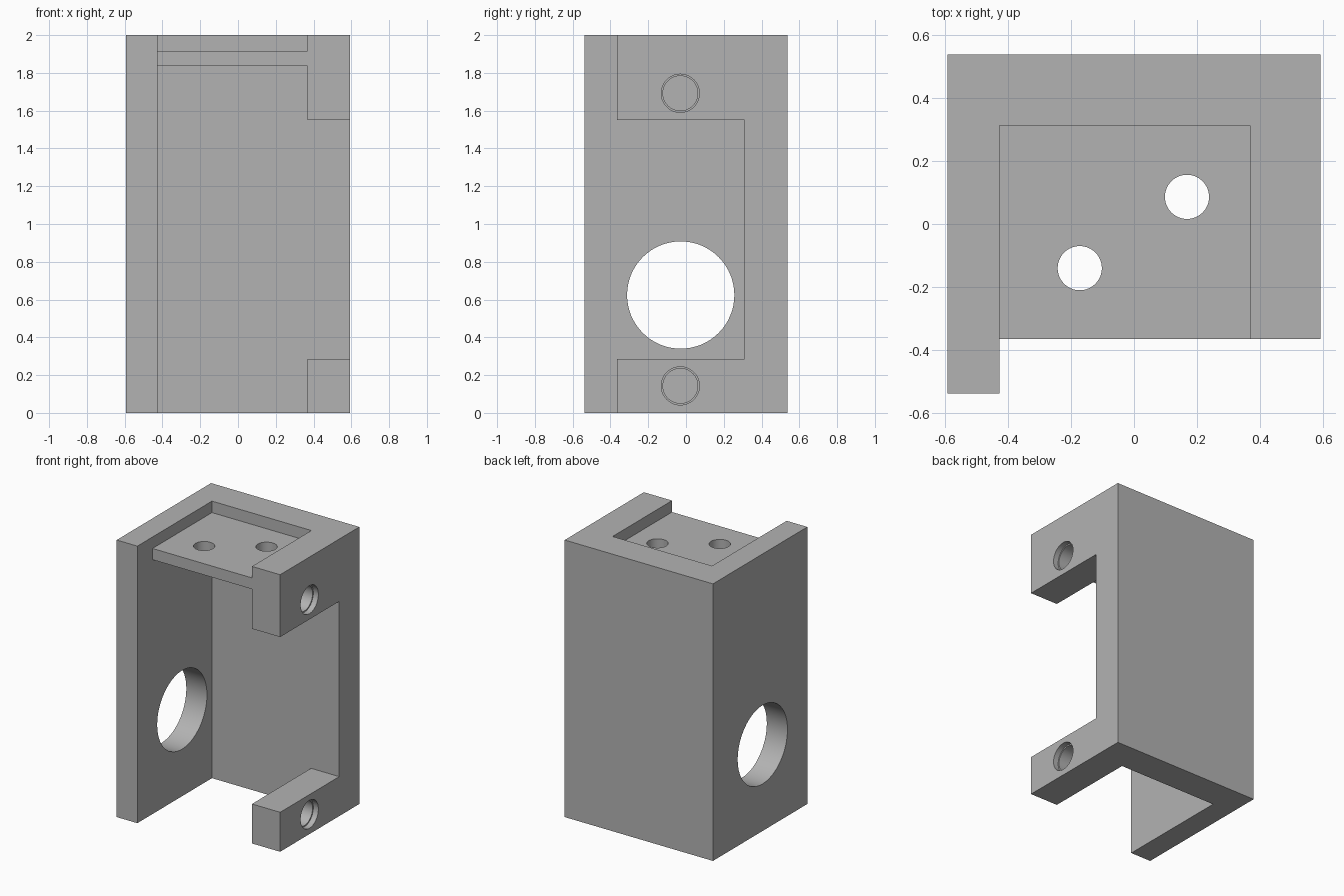
import bpy
import bmesh
from math import radians
from mathutils import Matrix, Vector

default = bpy.data.objects.get("Cube")
if default:
    bpy.data.objects.remove(default, do_unlink=True)

grey = bpy.data.materials.new("plain grey")
grey.use_nodes = True
colour = (0.45, 0.45, 0.45, 1)
grey.diffuse_color = colour
grey.node_tree.nodes["Principled BSDF"].inputs["Base Color"].default_value = colour

# Main dimensions
SIDE, BACK, HEIGHT = 0.592, 0.538, 2.0
IN_LEFT, IN_RIGHT, IN_BACK = -0.427, 0.367, 0.313
FRONT = -0.365


def new_object(name, bm):
    bmesh.ops.recalc_face_normals(bm, faces=bm.faces)
    mesh = bpy.data.meshes.new(name)
    bm.to_mesh(mesh)
    bm.free()
    obj = bpy.data.objects.new(name, mesh)
    bpy.context.collection.objects.link(obj)
    mesh.materials.append(grey)
    return obj


def prism(name, outline, z0, z1):
    """Extrude an xy outline from z0 to z1."""
    bm = bmesh.new()
    face = bm.faces.new([bm.verts.new((x, y, z0)) for x, y in outline])
    ext = bmesh.ops.extrude_face_region(bm, geom=[face])
    verts = [v for v in ext["geom"] if isinstance(v, bmesh.types.BMVert)]
    bmesh.ops.translate(bm, verts=verts, vec=(0, 0, z1 - z0))
    return new_object(name, bm)


def box(name, x0, x1, y0, y1, z0, z1):
    return prism(name, [(x0, y0), (x1, y0), (x1, y1), (x0, y1)], z0, z1)


def rod(name, centre, radius, length, axis):
    bm = bmesh.new()
    turn = Vector((0, 0, 1)).rotation_difference(Vector(axis)).to_matrix().to_4x4()
    bmesh.ops.create_cone(bm, cap_ends=True, segments=64, radius1=radius,
                          radius2=radius, depth=length,
                          matrix=Matrix.Translation(centre) @ turn)
    return new_object(name, bm)


def cut(obj, cutters):
    bpy.context.view_layer.objects.active = obj
    for cutter in cutters:
        mod = obj.modifiers.new("cut", "BOOLEAN")
        mod.operation = "DIFFERENCE"
        mod.solver = "EXACT"
        mod.object = cutter
        bpy.ops.object.modifier_apply(modifier=mod.name)
        bpy.data.objects.remove(cutter, do_unlink=True)
    bpy.ops.object.select_all(action="DESELECT")
    obj.select_set(True)
    bpy.ops.object.shade_smooth_by_angle(angle=radians(30))


# U-shaped housing: long side wall, back wall and shorter side wall
housing = prism("housing", [
    (-SIDE, -BACK), (IN_LEFT, -BACK), (IN_LEFT, IN_BACK), (IN_RIGHT, IN_BACK),
    (IN_RIGHT, FRONT), (SIDE, FRONT), (SIDE, BACK), (-SIDE, BACK)], 0, HEIGHT)

# Side window, large round opening, and two stepped screw holes
cutters = [
    box("window_cutter", 0.2, 0.8, -0.7, 0.309, 0.285, 1.55),
    rod("opening_cutter", (-0.5, -0.028, 0.624), 0.284, 0.5, (1, 0, 0)),
]
for z in (0.143, 1.692):
    cutters.append(rod("screw_cutter", (0.5, -0.03, z), 0.092, 0.6, (1, 0, 0)))
    cutters.append(rod("step_cutter", (SIDE, -0.03, z), 0.101, 0.08, (1, 0, 0)))
cut(housing, cutters)

# Recessed top plate with two through holes
plate = box("top_plate", IN_LEFT, IN_RIGHT, FRONT, IN_BACK, 1.836, 1.917)
cut(plate, [rod("plate_cutter", (x, y, 1.87), 0.07, 0.4, (0, 0, 1))
            for x, y in ((0.168, 0.086), (-0.172, -0.14))])
